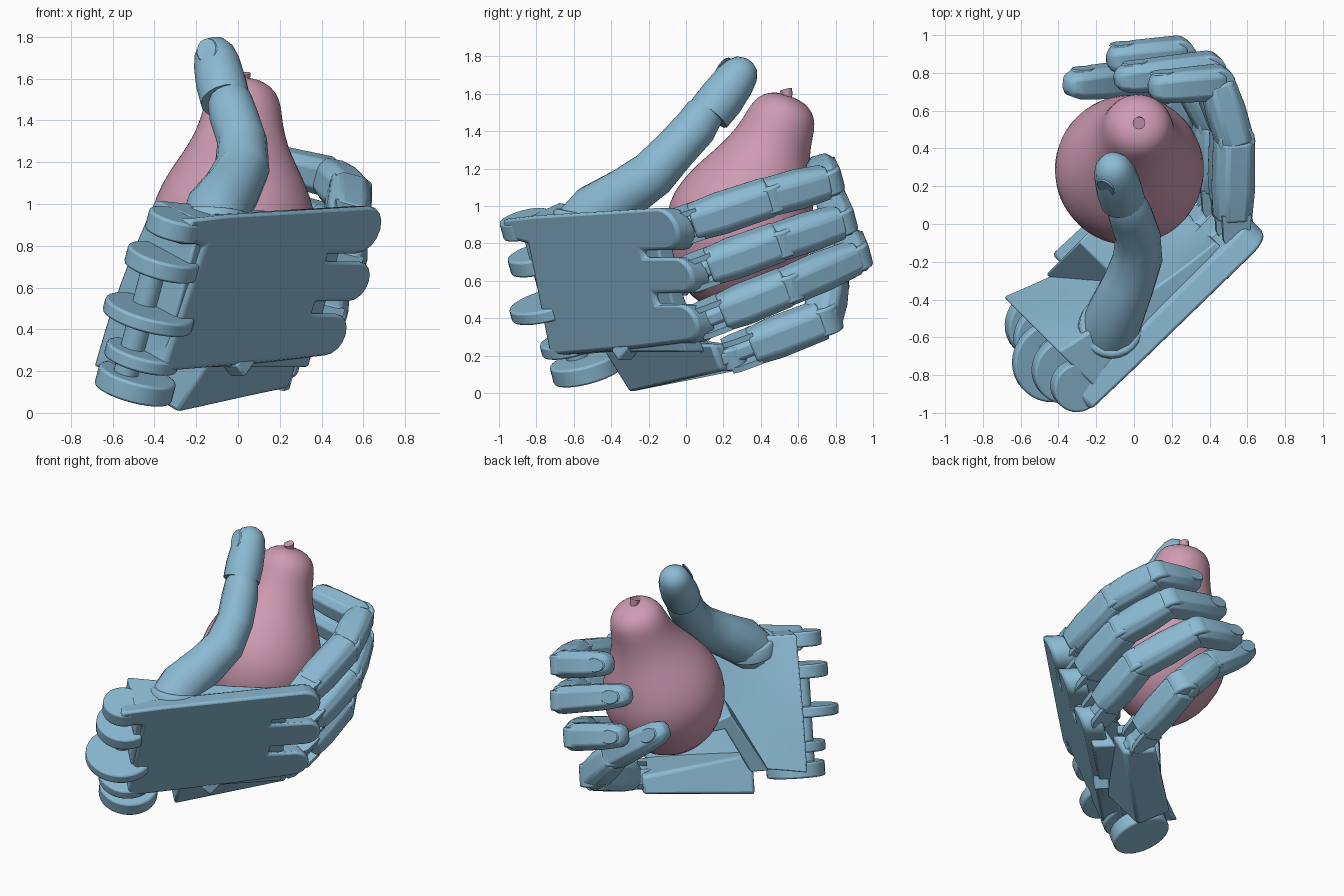
import bpy, bmesh
from math import pi, sin, cos, radians
from mathutils import Vector

cube = bpy.data.objects.get("Cube")
if cube:
    bpy.data.objects.remove(cube, do_unlink=True)


def material(name, rgb):
    m = bpy.data.materials.new(name)
    m.use_nodes = True
    m.diffuse_color = (*rgb, 1)
    m.node_tree.nodes["Principled BSDF"].inputs["Base Color"].default_value = (*rgb, 1)
    return m


BLUE = material("soft blue", (0.26, 0.49, 0.65))
PINK = material("dusty pink", (0.62, 0.33, 0.44))
V = Vector


def P(u, n, z):
    """Hand frame: u towards the fingers, n out of the palm, z up."""
    return V(((u - n) * 0.7071, (u + n) * 0.7071, z))


def back(z):
    """Depth of the sloping back of the hand at height z."""
    return -0.53 + 0.38 * (0.9 - z)


HINGE = (P(0, -0.38, 1)).normalized()


def finish(name, bm, mat=BLUE, bevel=0, angle=35):
    bmesh.ops.recalc_face_normals(bm, faces=bm.faces)
    me = bpy.data.meshes.new(name)
    bm.to_mesh(me)
    bm.free()
    ob = bpy.data.objects.new(name, me)
    bpy.context.collection.objects.link(ob)
    me.materials.append(mat)
    bpy.ops.object.select_all(action='DESELECT')
    ob.select_set(True)
    bpy.context.view_layer.objects.active = ob
    bpy.ops.object.shade_smooth_by_angle(angle=radians(angle))
    if bevel:
        mod = ob.modifiers.new("Bevel", 'BEVEL')
        mod.width, mod.segments, mod.limit_method = bevel, 2, 'ANGLE'
        mod.angle_limit = radians(40)
    return ob


def loft(name, rings, mat=BLUE, bevel=0, angle=35):
    """Skin a list of equal rings and cap both ends."""
    bm = bmesh.new()
    loops = [[bm.verts.new(p) for p in ring] for ring in rings]
    count = len(loops[0])
    for a, b in zip(loops, loops[1:]):
        for i in range(count):
            j = (i + 1) % count
            bm.faces.new((a[i], a[j], b[j], b[i]))
    bm.faces.new(loops[0])
    bm.faces.new(loops[-1])
    return finish(name, bm, mat, bevel, angle)


def frame(d, side):
    d = d.normalized()
    s = (side - d * side.dot(d)).normalized()
    return s, d.cross(s)


def circle(c, s, t, r, sides):
    return [c + r * (s * cos(2 * pi * i / sides) + t * sin(2 * pi * i / sides)) for i in range(sides)]


def tube(name, path, radii, sides=16, mat=BLUE, angle=50):
    rings = []
    for i, p in enumerate(path):
        d = path[min(i + 1, len(path) - 1)] - path[max(i - 1, 0)]
        rings.append(circle(p, *frame(d, V((1, 0, 0))), radii[i], sides))
    return loft(name, rings, mat, 0, angle)


def disc(name, c, axis, r, thick, sides=24, bevel=0.012):
    s, t = frame(axis, P(1, 0, 0))
    h = axis.normalized() * thick / 2
    return loft(name, [circle(c - h, s, t, r, sides), circle(c + h, s, t, r, sides)], bevel=bevel)


def segment(name, a, b, stations, bevel=0.012):
    """Chamfered box limb; stations are (fraction, half width)."""
    s, t = frame(b - a, HINGE)
    k = 0.55
    shape = [(1, k), (k, 1), (-k, 1), (-1, k), (-1, -k), (-k, -1), (k, -1), (1, -k)]
    rings = [[a.lerp(b, f) + w * (s * x + t * y) for x, y in shape] for f, w in stations]
    return loft(name, rings, bevel=bevel, angle=40)


def nail(name, c, along, normal, w, length):
    d = along.normalized()
    t = (normal - d * normal.dot(d)).normalized()
    s = d.cross(t)
    oval = [s * (w * cos(q)) + d * (length * sin(q))
            for q in [2 * pi * i / 16 for i in range(16)]]
    return loft(name, [[c + p for p in oval], [c + p * 0.9 + t * 0.009 for p in oval]])


# Back plate with three rounded knuckle lugs
outline = [(-0.77, 0.2), (-0.71, 0.8), (-0.82, 0.82), (-0.87, 0.86), (-0.85, 0.93), (-0.6, 0.95)]
for u, z, r in [(0.34, 0.877, 0.113), (0.375, 0.63, 0.095), (0.31, 0.375, 0.1)]:
    if z < 0.8:
        outline.append((0.14, z + r))
    outline += [(u + r * cos(q), z + r * sin(q)) for q in [pi / 2 - pi * i / 8 for i in range(9)]]
    if z > 0.5:
        outline.append((0.14, z - r))
outline.append((-0.1, 0.24))
loft("back_plate", [[P(u, back(z) + d, z) for u, z in outline] for d in (0, 0.14)], bevel=0.025)

# Palm body, thick at the wrist and thin and hollowed towards the knuckles
rings = []
for k in range(13):
    f = k / 12
    u = -0.76 + 1.0 * f
    fat = (1 - f) ** 1.3
    ring = [P(u, back(0.22) + 0.03, 0.22), P(u, back(0.92) + 0.03, 0.92)]
    for i in range(11):
        g = i / 10
        z = 0.95 - 0.73 * g + 0.07 * fat * (1 - g)
        depth = 0.18 + (0.2 + 0.11 * g) * fat + (0.08 * fat - 0.05) * sin(pi * g)
        ring.append(P(u, back(z) + depth, z))
    rings.append(ring)
loft("palm_body", rings, bevel=0.012)

# Wrist tabs and axle
for i, (u, n, z, r, thick) in enumerate([(-0.82, -0.39, 0.9, 0.135, 0.1), (-0.8, -0.29, 0.72, 0.18, 0.09),
                                         (-0.815, -0.21, 0.47, 0.22, 0.07), (-0.75, -0.1, 0.27, 0.18, 0.07),
                                         (-0.725, -0.03, 0.14, 0.19, 0.1)]):
    disc(f"wrist_tab_{i + 1}", P(u, n, z), HINGE, r, thick, 32)
disc("wrist_axle", P(-0.79, -0.13, 0.45), HINGE, 0.06, 0.58, 20)

# Folded panel under the palm that carries the little finger
wrist_end = [(-0.01, 0.0), (0.2, 0.09), (0.09, 0.33), (-0.24, 0.26)]
knuckle_end = [(-0.04, 0.12), (0.17, 0.13), (0.15, 0.25), (-0.11, 0.265)]
loft("little_finger_panel", [[P(-0.42, n, z) for n, z in wrist_end],
                             [P(0.31, n, z) for n, z in knuckle_end]], bevel=0.02)
disc("little_finger_lug", P(0.3, 0.05, 0.195), P(0, -0.4, 1), 0.07, 0.12, 24)

# Hinge rib behind the panel
c, along = P(-0.26, -0.23, 0.2), P(0.7, 0, 0.7)
s, t = frame(along, P(0, 1, 0))
base = [c + s * x + t * y for x, y in [(-0.05, -0.04), (0.05, -0.04), (0.05, 0.04), (-0.05, 0.04)]]
loft("outer_hinge_rib", [base, [p + along * 0.12 for p in base]], bevel=0.01)

# Bent flap standing off the inside of the palm
flap = [(-0.52, 0.22), (-0.27, 0.64), (-0.1, 0.57), (-0.12, 0.52), (-0.23, 0.54), (-0.4, 0.22)]
loft("inner_hinge_flap", [[P(u, n, z) for u, z in flap] for n in (-0.12, 0.14)], bevel=0.01)

# Fingers: base, middle and end joints, then tip
fingers = {
    "index": [(0.52, -0.09, 0.87), (0.53, 0.45, 1.05), (0.44, 0.75, 1.13), (0.08, 0.72, 1.215)],
    "middle": [(0.5, 0.0, 0.63), (0.51, 0.5, 0.81), (0.39, 0.82, 0.915), (-0.1, 0.765, 1.06)],
    "ring": [(0.41, 0.07, 0.38), (0.42, 0.54, 0.57), (0.23, 0.9, 0.725), (-0.14, 0.87, 0.82)],
    "little": [(0.2, 0.23, 0.2), (0.21, 0.73, 0.395), (0.02, 0.775, 0.6), (-0.36, 0.735, 0.88)],
}
for name, joints in fingers.items():
    a, b, c, d = [V(p) for p in joints]
    first = 0.13 / (b - a).length
    segment(f"{name}_finger_lower", a, b, [(first, 0.096), (0.5, 0.107), (1.0, 0.103)], 0.015)
    segment(f"{name}_finger_middle", b, c, [(-0.08, 0.098), (0.5, 0.102), (1.0, 0.09)], 0.015)
    segment(f"{name}_finger_end", c, d, [(-0.1, 0.07), (0.02, 0.09), (0.6, 0.085),
                                         (0.85, 0.075), (0.95, 0.058), (1, 0.03)], 0.008)
    disc(f"{name}_finger_bend", b, HINGE, 0.1, 0.15, 16)
    disc(f"{name}_finger_end_bend", c, HINGE, 0.089, 0.13, 16)
    # Knuckle tongue and two fork cheeks
    s, t = frame(b - a, HINGE)
    segment(f"{name}_knuckle_tongue", a, b, [(-0.1, 0.045), (first + 0.05, 0.045)], 0.006)
    for k in (-1, 1):
        loft(f"{name}_knuckle_cheek", [[a.lerp(b, f) + s * (0.075 * k + x) + t * y for x, y in
                                        [(-0.015, -w), (0.015, -w), (0.015, w), (-0.015, w)]]
                                       for f, w in [(-0.02, 0.045), (0.06, 0.07), (0.3, 0.08)]])
    # Fingernail on the outside of the tip
    s, t = frame(d - c, HINGE)
    out = t if t.y > 0 else -t
    nail(f"{name}_fingernail", c.lerp(d, 0.78) + out * 0.075, d - c, out, 0.048, 0.075)

# Thumb
thumb = [V(p) for p in [(-0.13, -0.57, 0.87), (-0.1, -0.48, 0.97), (-0.03, -0.32, 1.07), (0.02, -0.18, 1.17),
                        (0.02, -0.06, 1.3), (-0.02, 0.05, 1.42), (-0.04, 0.1, 1.5), (-0.05, 0.12, 1.54)]]
tube("thumb_lower", thumb, [0.155, 0.155, 0.14, 0.132, 0.12, 0.118, 0.107, 0.08], 14)
tip = [V(p) for p in [(-0.06, 0.125, 1.495), (-0.08, 0.19, 1.575), (-0.1, 0.26, 1.67),
                      (-0.113, 0.3, 1.725), (-0.12, 0.325, 1.76), (-0.124, 0.335, 1.775)]]
tube("thumb_end", tip, [0.12, 0.122, 0.112, 0.096, 0.068, 0.03], 16)
facing = V((-0.45, -0.6, 0.6)).normalized()
nail("thumbnail", tip[2] + facing * 0.102, tip[3] - tip[1], facing, 0.055, 0.07)

# Low collar around the thumb socket
s, t = frame(V((0.05, 0.15, 1)), V((1, 0, 0)))
rim = V((-0.12, -0.54, 0.95))
up = s.cross(t)
loft("thumb_socket", [circle(rim - up * 0.08, s, t, 0.175, 24), circle(rim, s, t, 0.17, 24),
                      circle(rim + up * 0.015, s, t, 0.158, 24)], bevel=0.008)

# Leaning pear and its stem
lean = V((0.06, 0.28, 0.72)).normalized()
middle = V((-0.025, 0.285, 0.88))
profile = [(-0.45, 0.04), (-0.42, 0.14), (-0.32, 0.28), (-0.16, 0.375), (0, 0.405), (0.12, 0.385), (0.24, 0.335),
           (0.34, 0.28), (0.44, 0.23), (0.55, 0.197), (0.64, 0.185), (0.7, 0.16), (0.74, 0.115), (0.76, 0.05)]
pear = tube("pear", [middle + lean * h for h, r in profile], [r for h, r in profile], 32, PINK, 80)
pear.modifiers.new("Subdivision", 'SUBSURF').levels = 1
top = middle + lean * 0.73 + V((0, -0.01, 0))
tube("pear_stem", [top, top + V((-0.003, 0, 0.045)), top + V((-0.005, -0.005, 0.065))], [0.028, 0.03, 0.034], 12, PINK)
